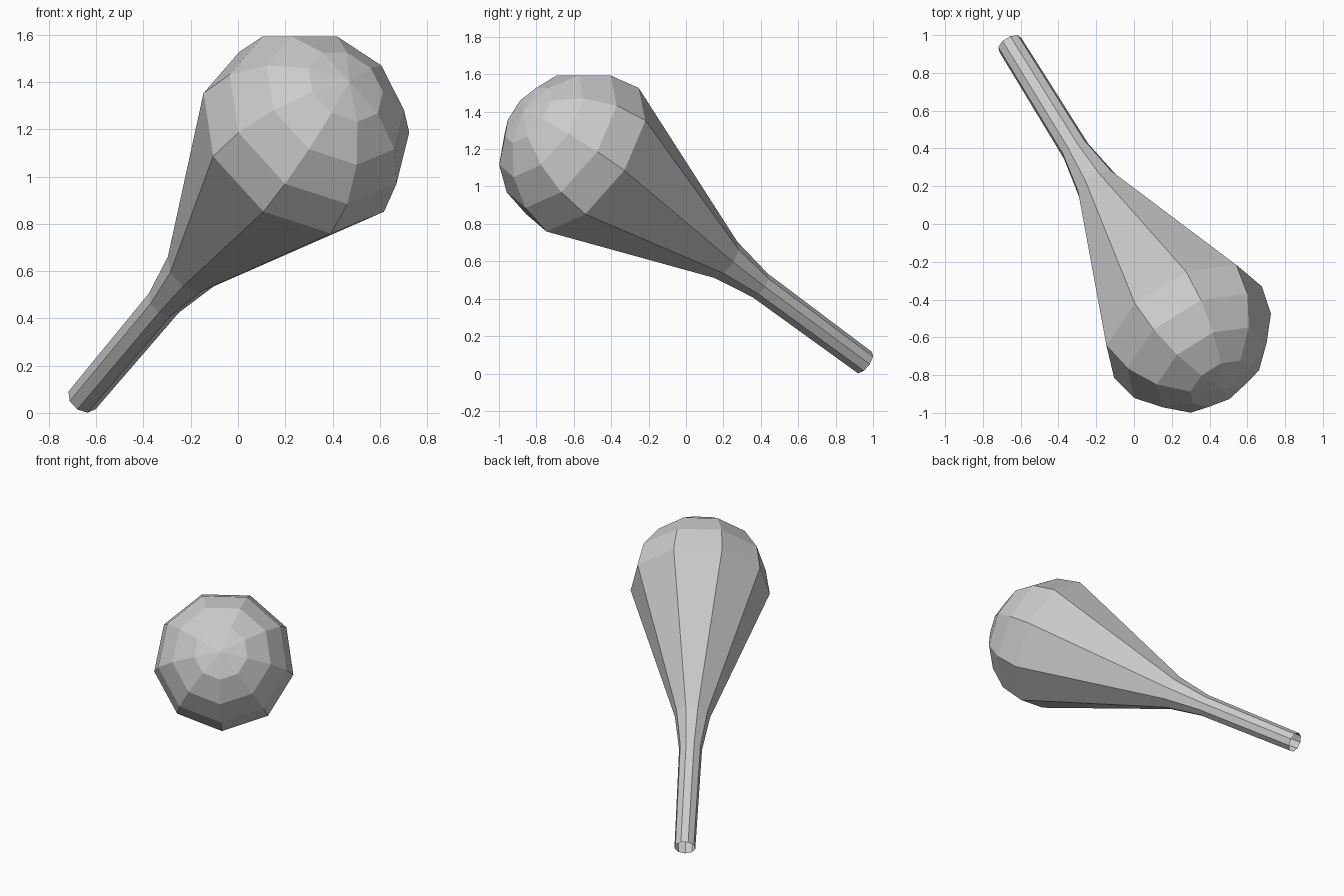
import bpy, bmesh
from math import sin, cos, pi, radians
from mathutils import Vector

if "Cube" in bpy.data.objects:
    bpy.data.objects.remove(bpy.data.objects["Cube"])

SIDES = 9
END = Vector((-0.657, 0.952, 0.060))      # open end of the handle
HEAD = Vector((0.263, -0.535, 1.155))     # centre of the domed head
R = 0.467                                 # head radius

axis = (HEAD - END).normalized()
length = (HEAD - END).length
side = Vector((0, 0, 1)).cross(axis).normalized()
down = side.cross(axis).normalized()
if down.z > 0:
    down = -down

# Profile: (distance along axis, radius) for handle, flare and dome
profile = [(0, 0.070), (0.78, 0.077), (1.04, 0.118), (length, R)]
for deg in (22.5, 45, 67.5):
    a = radians(deg)
    profile.append((length + R * sin(a), R * cos(a)))

bm = bmesh.new()


def ring(t, r):
    c = END + axis * t
    return [bm.verts.new(c + r * (cos(2 * pi * i / SIDES) * down + sin(2 * pi * i / SIDES) * side))
            for i in range(SIDES)]


rings = [ring(t, r) for t, r in profile]
for a, b in zip(rings, rings[1:]):
    for i in range(SIDES):
        j = (i + 1) % SIDES
        bm.faces.new((a[i], a[j], b[j], b[i]))

# Fan closing the dome at its pole; the handle end stays open
pole = bm.verts.new(END + axis * (length + R))
for i in range(SIDES):
    bm.faces.new((rings[-1][i], rings[-1][(i + 1) % SIDES], pole))

# Face normals outward
bm.normal_update()
f = bm.faces[:][0]
if f.normal.dot(f.calc_center_median() - (END + axis * 0.39)) < 0:
    bmesh.ops.reverse_faces(bm, faces=bm.faces[:])

mesh = bpy.data.meshes.new("club")
bm.to_mesh(mesh)
bm.free()
obj = bpy.data.objects.new("club", mesh)
bpy.context.collection.objects.link(obj)
